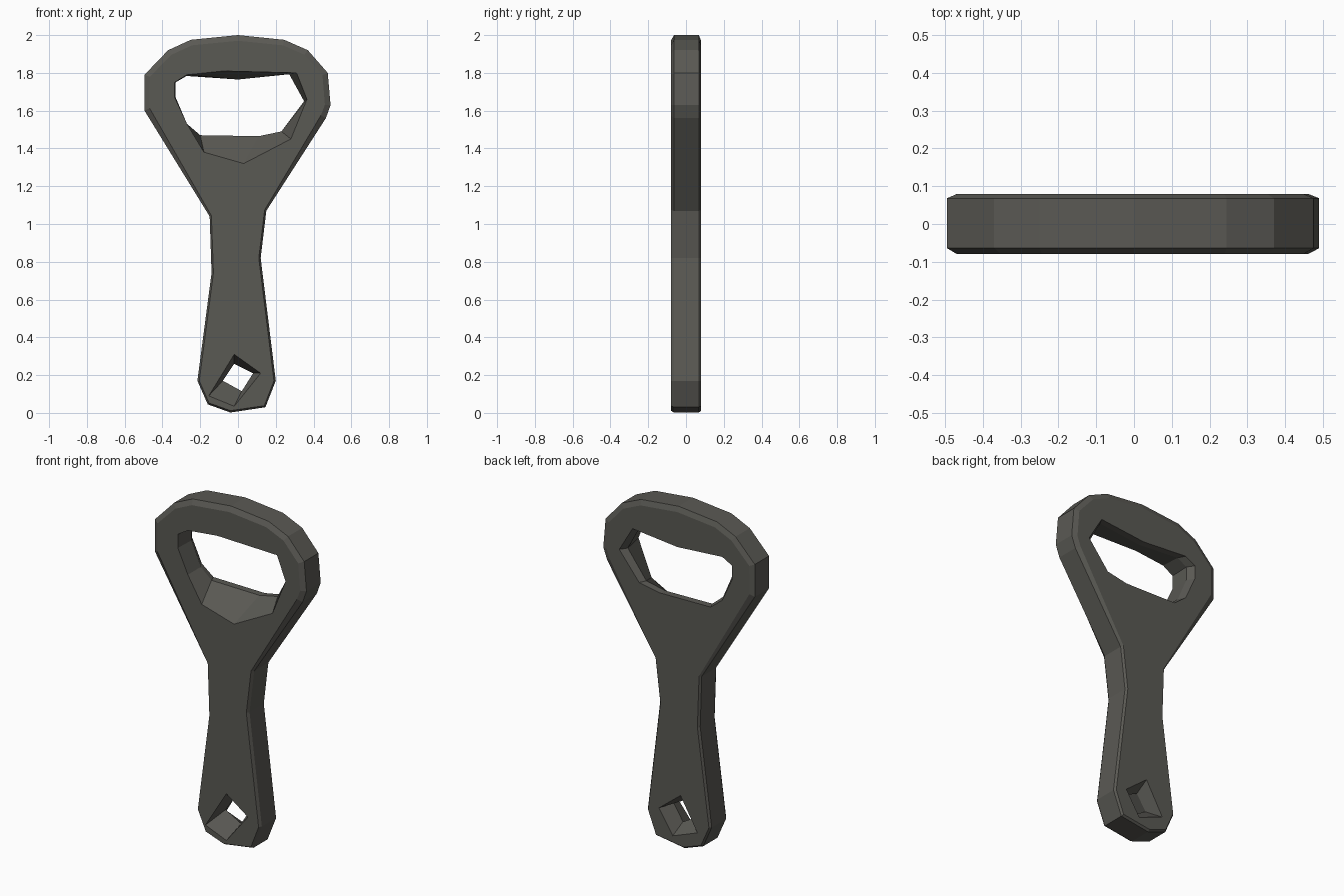
import bpy, bmesh
from mathutils import Vector
from mathutils.geometry import tessellate_polygon

if "Cube" in bpy.data.objects:
    bpy.data.objects.remove(bpy.data.objects["Cube"])

# Side profile of the whole opener, clockwise from the upper left (x, z)
OUTLINE = [(-.495, 1.79), (-.37, 1.92), (-.25, 1.975), (0, 2), (.245, 1.975),
           (.37, 1.92), (.475, 1.8), (.49, 1.63), (.465, 1.56), (.15, 1.07),
           (.12, .82), (.2, .17), (.145, .03), (-.04, .002), (-.16, .045),
           (-.215, .17), (-.14, .74), (-.15, 1.04), (-.495, 1.6)]

# Head opening: wide at the front with a sloped scoop, narrower at the back
HEAD_FRONT = [(-.335, 1.75), (-.27, 1.79), (-.08, 1.81), (.31, 1.8), (.365, 1.66),
              (.28, 1.45), (.03, 1.32), (-.18, 1.38), (-.27, 1.53), (-.335, 1.67)]
HEAD_MID = [(-.33, 1.75), (-.27, 1.785), (0, 1.765), (.27, 1.795), (.35, 1.65),
            (.23, 1.49), (.11, 1.465), (-.2, 1.47), (-.27, 1.53), (-.33, 1.67)]
HEAD_BACK = [(x * 1.08, z) for x, z in HEAD_MID]

# Hanging hole: flared on both faces
HANG_FRONT = [(-.02, .31), (.12, .21), (-.02, .035), (-.155, .09)]
HANG_MID = [(-.02, .26), (.08, .21), (.02, .115), (-.08, .17)]
HANG_BACK = [(-.02, .31), (.12, .2), (.03, .06), (-.13, .12)]


def inset(points):
    """Move each outline point inward for the edge chamfer."""
    result = []
    for i, p in enumerate(points):
        p, a, b = Vector(p), Vector(points[i - 1]), Vector(points[(i + 1) % len(points)])
        t = (b - a).normalized()
        amount = .03 if p.y > 1.1 else .01
        result.append(tuple(p + Vector((t.y, -t.x)) * amount))
    return result


bm = bmesh.new()


def ring(points, y):
    return [bm.verts.new((x, y, z)) for x, z in points]


def bridge(a, b):
    for i in range(len(a)):
        j = (i + 1) % len(a)
        bm.faces.new((a[i], a[j], b[j], b[i]))


def cap(loops):
    verts = [v for loop in loops for v in loop]
    flat = [[Vector((v.co.x, v.co.z, 0)) for v in loop] for loop in loops]
    for tri in tessellate_polygon(flat):
        bm.faces.new([verts[i] for i in tri])


# Rings of every wall, ordered from front to back
small = inset(OUTLINE)
outer = [ring(small, -.08), ring(OUTLINE, -.064), ring(OUTLINE, .068), ring(small, .08)]
head = [ring(HEAD_FRONT, -.08), ring(HEAD_MID, .04), ring(HEAD_BACK, .08)]
hang = [ring(HANG_FRONT, -.08), ring(HANG_MID, 0), ring(HANG_BACK, .08)]
for wall in (outer, head, hang):
    for a, b in zip(wall, wall[1:]):
        bridge(a, b)

# Front and back faces with both openings
cap([outer[0], head[0], hang[0]])
cap([outer[-1], head[-1], hang[-1]])
bmesh.ops.recalc_face_normals(bm, faces=bm.faces[:])

mesh = bpy.data.meshes.new("bottle_opener")
bm.to_mesh(mesh)
bm.free()
metal = bpy.data.materials.new("dark grey metal")
metal.diffuse_color = (.102, .1, .088, 1)
metal.use_nodes = True
metal.node_tree.nodes["Principled BSDF"].inputs["Base Color"].default_value = metal.diffuse_color
mesh.materials.append(metal)
obj = bpy.data.objects.new("bottle_opener", mesh)
bpy.context.collection.objects.link(obj)
